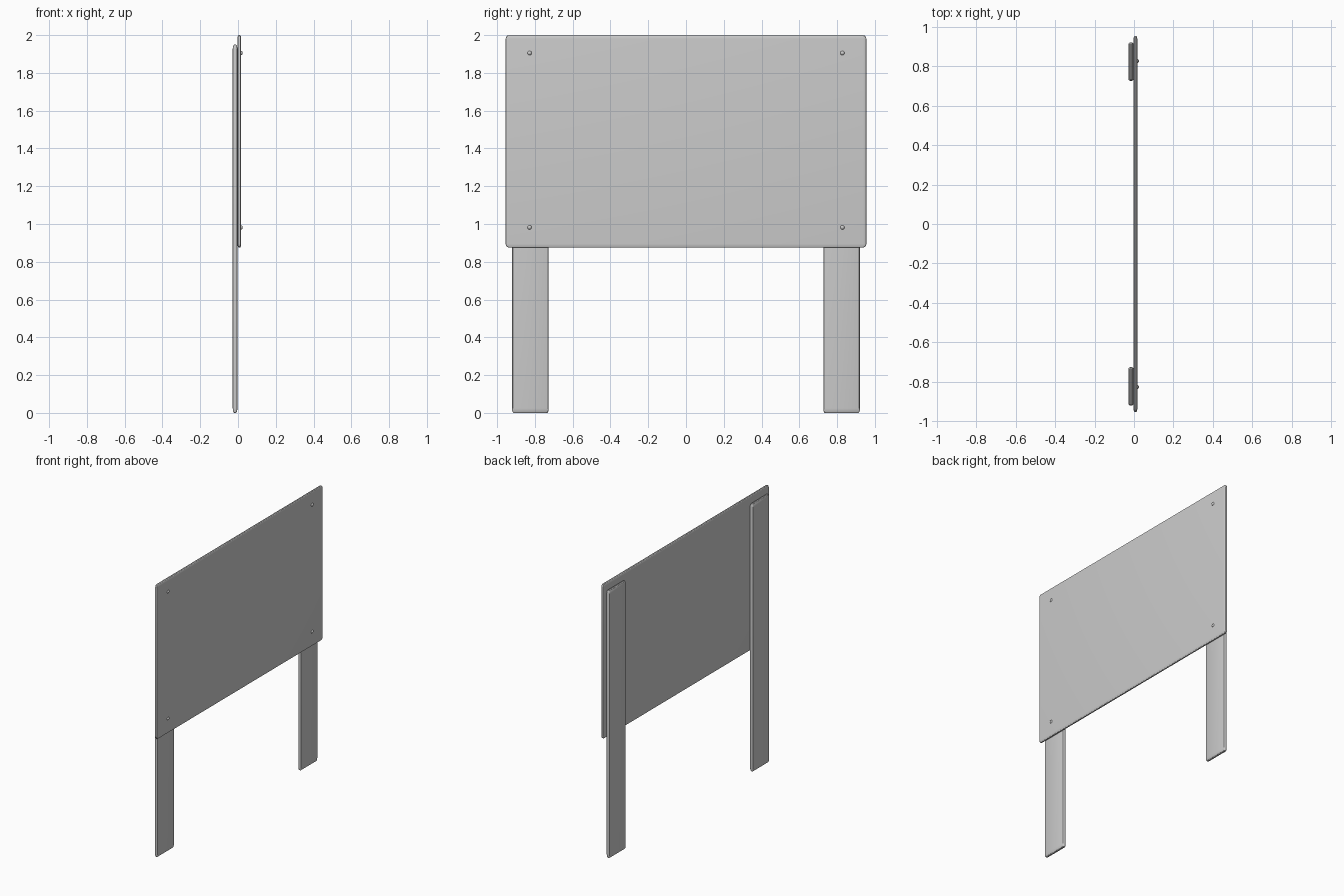
import bpy, bmesh
from mathutils import Vector

if "Cube" in bpy.data.objects:
    bpy.data.objects.remove(bpy.data.objects["Cube"])


def finish(name, bm):
    mesh = bpy.data.meshes.new(name)
    bm.to_mesh(mesh)
    bm.free()
    obj = bpy.data.objects.new(name, mesh)
    bpy.context.collection.objects.link(obj)
    bpy.ops.object.select_all(action='DESELECT')
    obj.select_set(True)
    bpy.context.view_layer.objects.active = obj
    bpy.ops.object.shade_smooth_by_angle()
    return obj


def rounded_board(name, low, high, radii):
    """Box whose rounding radius differs along x, y and z."""
    low, high, radii = Vector(low), Vector(high), Vector(radii)
    bm = bmesh.new()
    bmesh.ops.create_cube(bm, size=1)
    size = high - low
    bmesh.ops.scale(bm, verts=bm.verts, vec=[s / r for s, r in zip(size, radii)])
    bmesh.ops.bevel(bm, geom=bm.edges[:], offset=1, segments=3, profile=0.5,
                    affect='EDGES')
    bmesh.ops.scale(bm, verts=bm.verts, vec=radii)
    bmesh.ops.translate(bm, verts=bm.verts, vec=(low + high) / 2)
    return finish(name, bm)


def dome(name, centre):
    bm = bmesh.new()
    bmesh.ops.create_uvsphere(bm, u_segments=16, v_segments=10, radius=0.012)
    bmesh.ops.translate(bm, verts=bm.verts, vec=centre)
    return finish(name, bm)


# Wide sign panel
rounded_board("panel", (-0.003, -0.955, 0.875), (0.017, 0.955, 2.0),
              (0.007, 0.018, 0.02))

for side, label in ((-1, "front"), (1, "back")):
    # Post behind the panel
    y0, y1 = sorted((side * 0.727, side * 0.921))
    rounded_board(label + "_post", (-0.028, y0, 0), (-0.003, y1, 1.95),
                  (0.009, 0.008, 0.024))
    # Bolt heads on the panel face
    for z, level in ((0.982, "lower"), (1.905, "upper")):
        dome(f"{label}_{level}_bolt", (0.013, side * 0.828, z))
